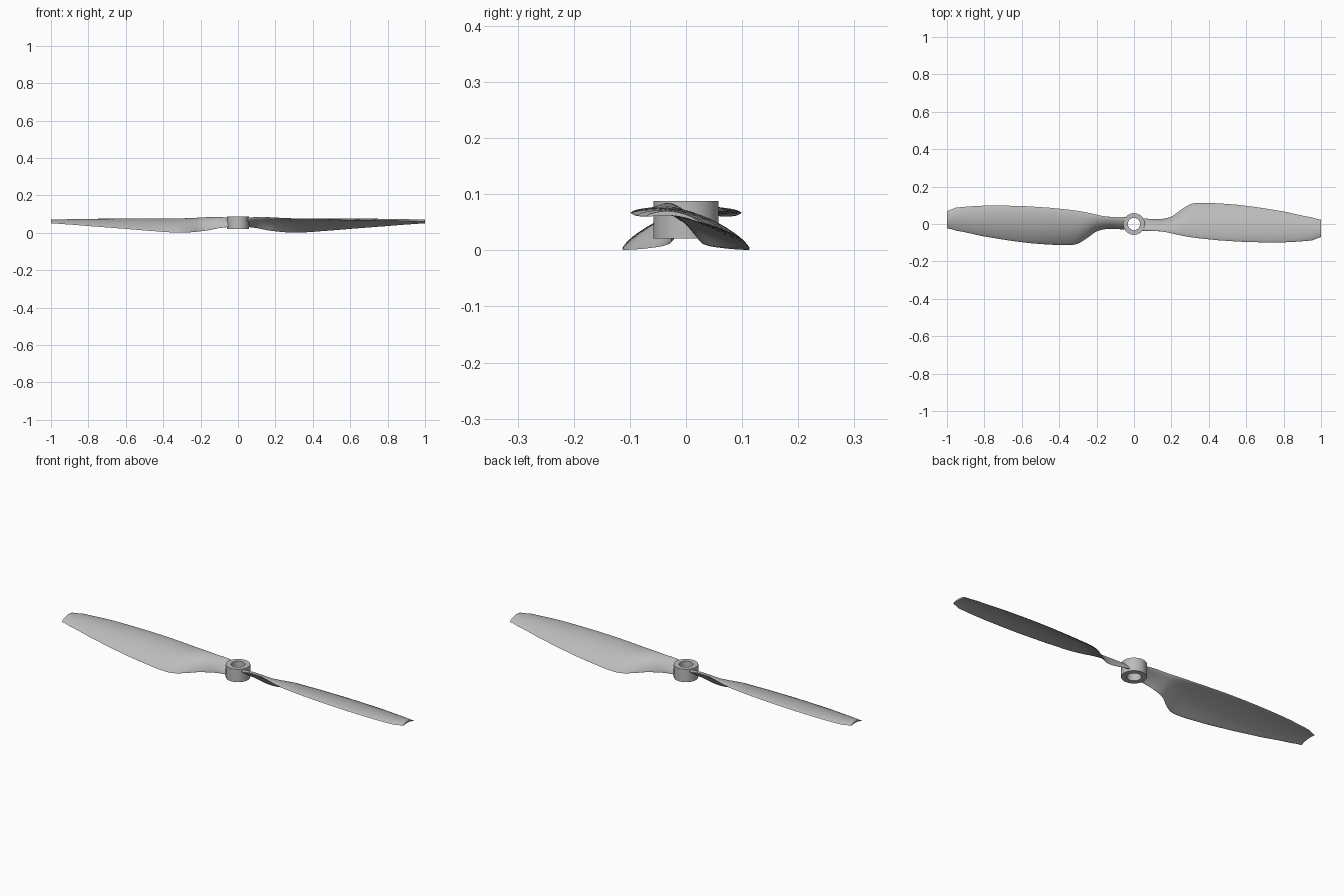
import bpy, bmesh, math
from mathutils import Matrix

cube = bpy.data.objects.get("Cube")
if cube:
    bpy.data.objects.remove(cube)

grey = bpy.data.materials.new("light grey")
grey.use_nodes = True
grey.diffuse_color = (0.5, 0.5, 0.5, 1)
grey.node_tree.nodes["Principled BSDF"].inputs["Base Color"].default_value = grey.diffuse_color


def finish(bm, name, angle):
    bmesh.ops.recalc_face_normals(bm, faces=bm.faces)
    mesh = bpy.data.meshes.new(name)
    bm.to_mesh(mesh)
    bm.free()
    obj = bpy.data.objects.new(name, mesh)
    bpy.context.collection.objects.link(obj)
    mesh.materials.append(grey)
    bpy.ops.object.select_all(action="DESELECT")
    obj.select_set(True)
    bpy.context.view_layer.objects.active = obj
    bpy.ops.object.shade_smooth_by_angle(angle=math.radians(angle))
    return obj


def bridge(bm, a, b):
    for i in range(len(a)):
        j = (i + 1) % len(a)
        bm.faces.new((a[i], a[j], b[j], b[i]))


# Hub: a ring revolved from a rectangular profile
def make_hub(segments=64):
    bm = bmesh.new()
    profile = [(0.033, 0.021), (0.058, 0.021), (0.058, 0.088), (0.033, 0.088)]
    rings = []
    for s in range(segments):
        a = 2 * math.pi * s / segments
        rings.append([bm.verts.new((r * math.cos(a), r * math.sin(a), z)) for r, z in profile])
    for s in range(segments):
        bridge(bm, rings[s], rings[(s + 1) % segments])
    return finish(bm, "hub", 35)


# Blade stations: x, leading y, leading z, trailing y, trailing z, camber, thickness
STATIONS = [
    (0.045, -0.036, 0.078, 0.030, 0.032, 0.004, 0.020),
    (0.10, -0.037, 0.083, 0.026, 0.025, 0.006, 0.018),
    (0.15, -0.040, 0.083, 0.027, 0.015, 0.010, 0.016),
    (0.20, -0.050, 0.080, 0.040, 0.008, 0.014, 0.015),
    (0.25, -0.061, 0.076, 0.075, 0.003, 0.018, 0.015),
    (0.30, -0.070, 0.073, 0.105, 0.001, 0.020, 0.015),
    (0.35, -0.077, 0.072, 0.113, 0.002, 0.020, 0.015),
    (0.45, -0.087, 0.071, 0.110, 0.009, 0.020, 0.014),
    (0.60, -0.096, 0.069, 0.097, 0.021, 0.018, 0.013),
    (0.80, -0.098, 0.066, 0.067, 0.036, 0.015, 0.011),
    (0.95, -0.088, 0.062, 0.036, 0.047, 0.012, 0.009),
    (1.00, -0.070, 0.061, 0.024, 0.050, 0.010, 0.008),
]


def spline(a, b, c, d, t):
    return 0.5 * (2 * b + (c - a) * t + (2 * a - 5 * b + 4 * c - d) * t * t
                  + (3 * b - a - 3 * c + d) * t ** 3)


def section(st, half=14):
    x, y0, z0, y1, z1, camber, thick = st
    chord = math.hypot(y1 - y0, z1 - z0)
    ny, nz = (z0 - z1) / chord, (y1 - y0) / chord
    points = []
    for i in range(2 * half):
        a = math.pi * i / half
        u = 0.5 - 0.5 * math.cos(a)
        # Rounded leading edge, slimmer trailing edge
        h = camber * 4 * u * (1 - u) + 0.5 * thick * math.sin(a) * (1.2 - 0.5 * u)
        points.append((x, y0 + (y1 - y0) * u + ny * h, z0 + (z1 - z0) * u + nz * h))
    return points


def make_blade(name, turn, steps=6):
    bm = bmesh.new()
    rows = []
    last = len(STATIONS) - 1
    for k in range(last):
        quad = [STATIONS[min(max(k + o, 0), last)] for o in (-1, 0, 1, 2)]
        for s in range(steps):
            t = s / steps
            row = [spline(*v, t) for v in zip(*quad)]
            row[0] = quad[1][0] + (quad[2][0] - quad[1][0]) * t
            rows.append(row)
    rows.append(STATIONS[-1])
    loops = [[bm.verts.new(p) for p in section(r)] for r in rows]
    for a, b in zip(loops, loops[1:]):
        bridge(bm, a, b)
    bm.faces.new(loops[0])
    bm.faces.new(loops[-1])
    bm.transform(Matrix.Rotation(turn, 4, "Z"))
    return finish(bm, name, 50)


make_hub()
make_blade("left_blade", 0)
make_blade("right_blade", math.pi)
